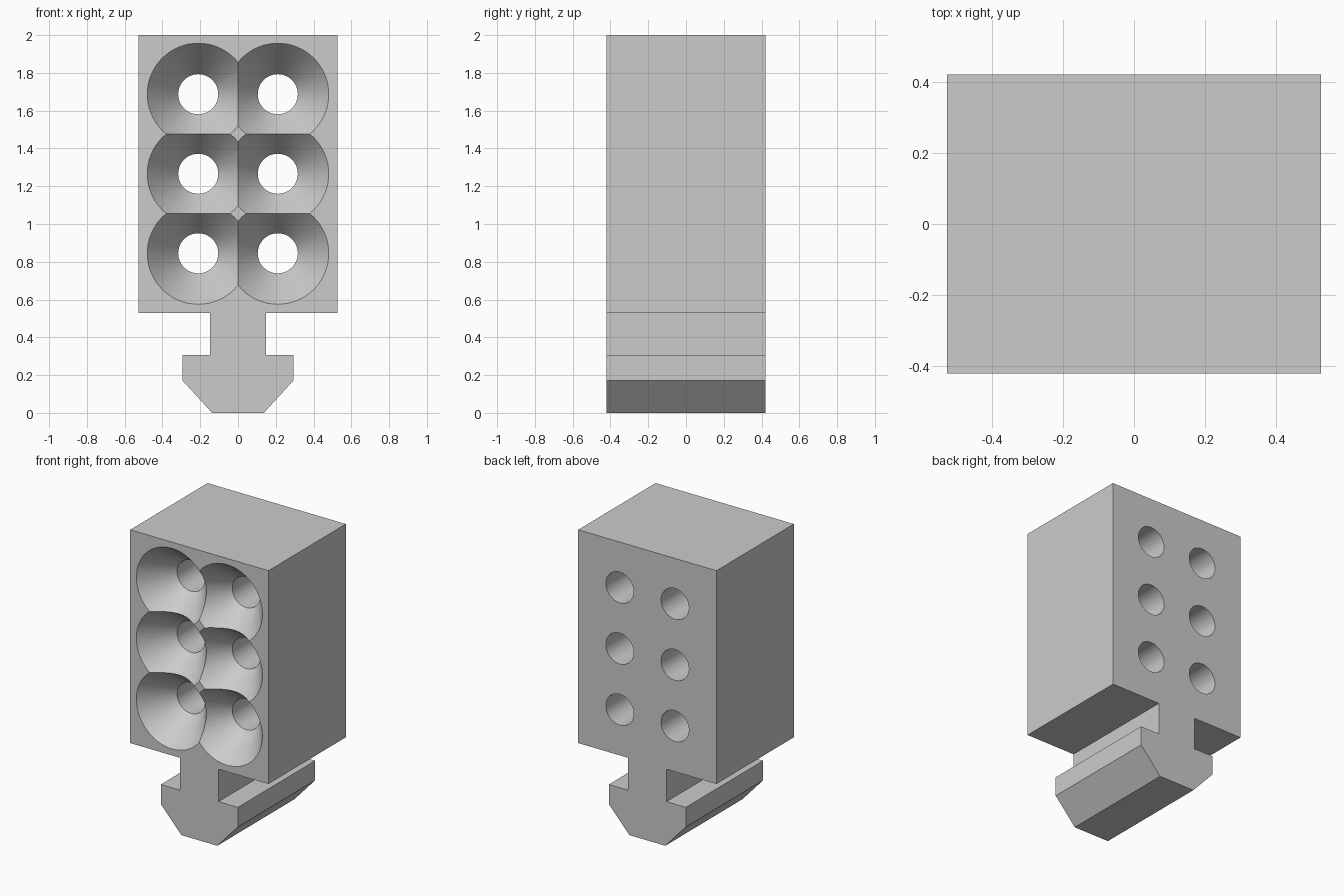
import bpy, bmesh, math

old = bpy.data.objects.get("Cube")
if old:
    bpy.data.objects.remove(old, do_unlink=True)

DEPTH = 0.421          # half depth of the block
PITCH = 0.421          # spacing of the holes
HOLE_R, FUNNEL_R, FUNNEL_DEPTH = 0.106, 0.27, 0.21

grey = bpy.data.materials.new("light grey")
grey.use_nodes = True
grey.diffuse_color = (0.6, 0.6, 0.6, 1)
grey.node_tree.nodes["Principled BSDF"].inputs["Base Color"].default_value = (0.6, 0.6, 0.6, 1)


def add_object(name, bm):
    bmesh.ops.recalc_face_normals(bm, faces=bm.faces)
    mesh = bpy.data.meshes.new(name)
    bm.to_mesh(mesh)
    bm.free()
    mesh.materials.append(grey)
    obj = bpy.data.objects.new(name, mesh)
    bpy.context.collection.objects.link(obj)
    return obj


def hole_cutter(x, z, segments=64):
    """Straight bore that widens into a funnel towards the front."""
    over = 0.05
    slope = (FUNNEL_R - HOLE_R) / FUNNEL_DEPTH
    profile = [(-DEPTH - over, FUNNEL_R + over * slope),
               (-DEPTH + FUNNEL_DEPTH, HOLE_R),
               (DEPTH + over, HOLE_R)]
    bm = bmesh.new()
    rings = []
    for y, r in profile:
        angles = [2 * math.pi * i / segments for i in range(segments)]
        rings.append([bm.verts.new((x + r * math.cos(a), y, z + r * math.sin(a))) for a in angles])
    for a, b in zip(rings, rings[1:]):
        for i in range(segments):
            j = (i + 1) % segments
            bm.faces.new((a[i], a[j], b[j], b[i]))
    bm.faces.new(rings[0])
    bm.faces.new(rings[-1])
    cutter = add_object("hole_cutter", bm)
    cutter.hide_render = True
    return cutter


# Block with stem and chamfered foot, extruded from a mirrored profile
half = [(0.137, 0), (0.294, 0.172), (0.294, 0.307),
        (0.147, 0.307), (0.147, 0.53), (0.527, 0.53), (0.527, 2)]
outline = half + [(-x, z) for x, z in reversed(half)]
bm = bmesh.new()
face = bm.faces.new([bm.verts.new((x, -DEPTH, z)) for x, z in outline])
ext = bmesh.ops.extrude_face_region(bm, geom=[face])
bmesh.ops.translate(bm, vec=(0, 2 * DEPTH, 0),
                    verts=[v for v in ext["geom"] if isinstance(v, bmesh.types.BMVert)])
# Keep the front cap after extrusion
if not any(all(v.co.y < 0 for v in f.verts) for f in bm.faces):
    bmesh.ops.holes_fill(bm, edges=[e for e in bm.edges if e.is_boundary], sides=0)
block = add_object("holder_block", bm)

# Two columns and three rows of funnelled holes
bpy.context.view_layer.objects.active = block
for row in range(3):
    for side in (-1, 1):
        cutter = hole_cutter(side * PITCH / 2, 0.845 + row * PITCH)
        mod = block.modifiers.new("hole", "BOOLEAN")
        mod.operation = "DIFFERENCE"
        mod.solver = "EXACT"
        mod.object = cutter
        bpy.ops.object.modifier_apply(modifier=mod.name)
        bpy.data.objects.remove(cutter, do_unlink=True)

# Smooth bores with sharp block edges
bpy.ops.object.select_all(action="DESELECT")
block.select_set(True)
bpy.ops.object.shade_smooth_by_angle(angle=math.radians(25))
